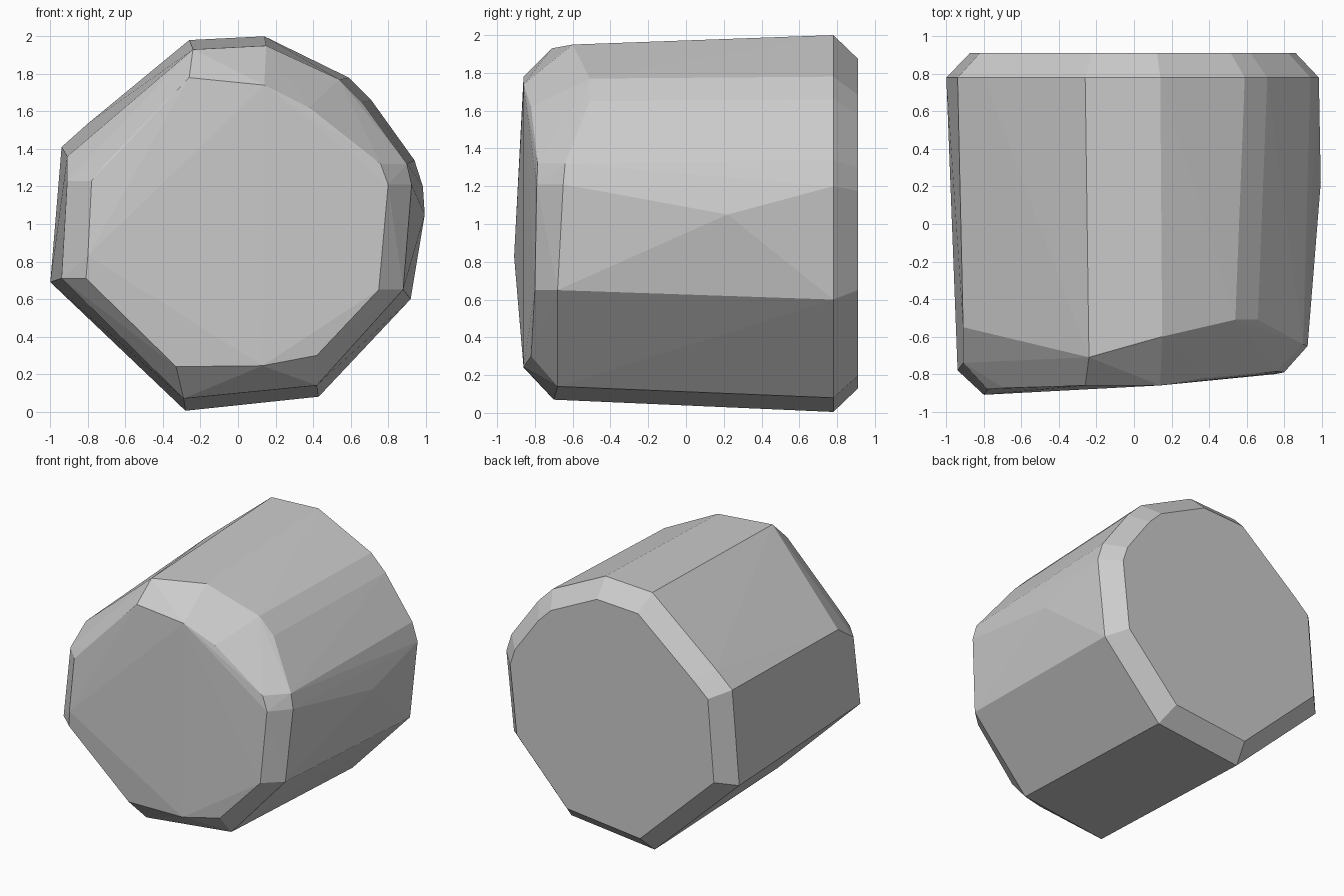
import bpy, bmesh

# Back rim outline (x, z), widest section of the block
rim = [(-0.28, 0.005), (0.43, 0.08), (0.92, 0.60), (0.985, 1.20), (0.94, 1.34),
       (0.71, 1.66), (0.59, 1.78), (0.14, 2.0), (-0.26, 1.98), (-0.80, 1.535),
       (-0.94, 1.41), (-1.0, 0.69)]
# Front shoulder (x, y, z), where the side meets the chipped bevel
shoulder = [(-0.29, -0.70, 0.07), (0.42, -0.68, 0.14), (0.88, -0.68, 0.65),
            (0.925, -0.65, 1.21), (0.90, -0.64, 1.32), (0.66, -0.51, 1.65),
            (0.54, -0.51, 1.77), (0.15, -0.60, 1.95), (-0.24, -0.71, 1.93),
            (-0.91, -0.55, 1.36), (-0.91, -0.74, 1.23), (-0.94, -0.78, 0.71)]
# Slightly tilted front face
face = [(-0.33, -0.86, 0.24), (0.13, -0.86, 0.245), (0.42, -0.82, 0.30),
        (0.75, -0.80, 0.65), (0.80, -0.79, 1.21), (0.76, -0.785, 1.32),
        (0.55, -0.79, 1.49), (0.38, -0.82, 1.62), (0.14, -0.86, 1.74),
        (-0.26, -0.86, 1.78), (-0.70, -0.87, 1.33), (-0.78, -0.88, 1.23),
        (-0.80, -0.91, 0.83), (-0.81, -0.90, 0.71)]

# Rear bevel is the rim pulled inward; one extra bump sits on the right side
points = [(x, 0.78, z) for x, z in rim]
points += [(x * 0.875, 0.91, 1 + (z - 1) * 0.875) for x, z in rim]
points += shoulder + face + [(0.995, 0.22, 1.05)]

# Faceted stone block
bm = bmesh.new()
for p in points:
    bm.verts.new(p)
bmesh.ops.convex_hull(bm, input=bm.verts)
loose = [v for v in bm.verts if not v.link_faces]
bmesh.ops.delete(bm, geom=loose, context='VERTS')
bmesh.ops.dissolve_limit(bm, angle_limit=0.01, verts=bm.verts, edges=bm.edges)
bmesh.ops.recalc_face_normals(bm, faces=bm.faces)
mesh = bpy.data.meshes.new("stone_block")
bm.to_mesh(mesh)
bm.free()
block = bpy.data.objects.new("stone_block", mesh)
bpy.context.collection.objects.link(block)
